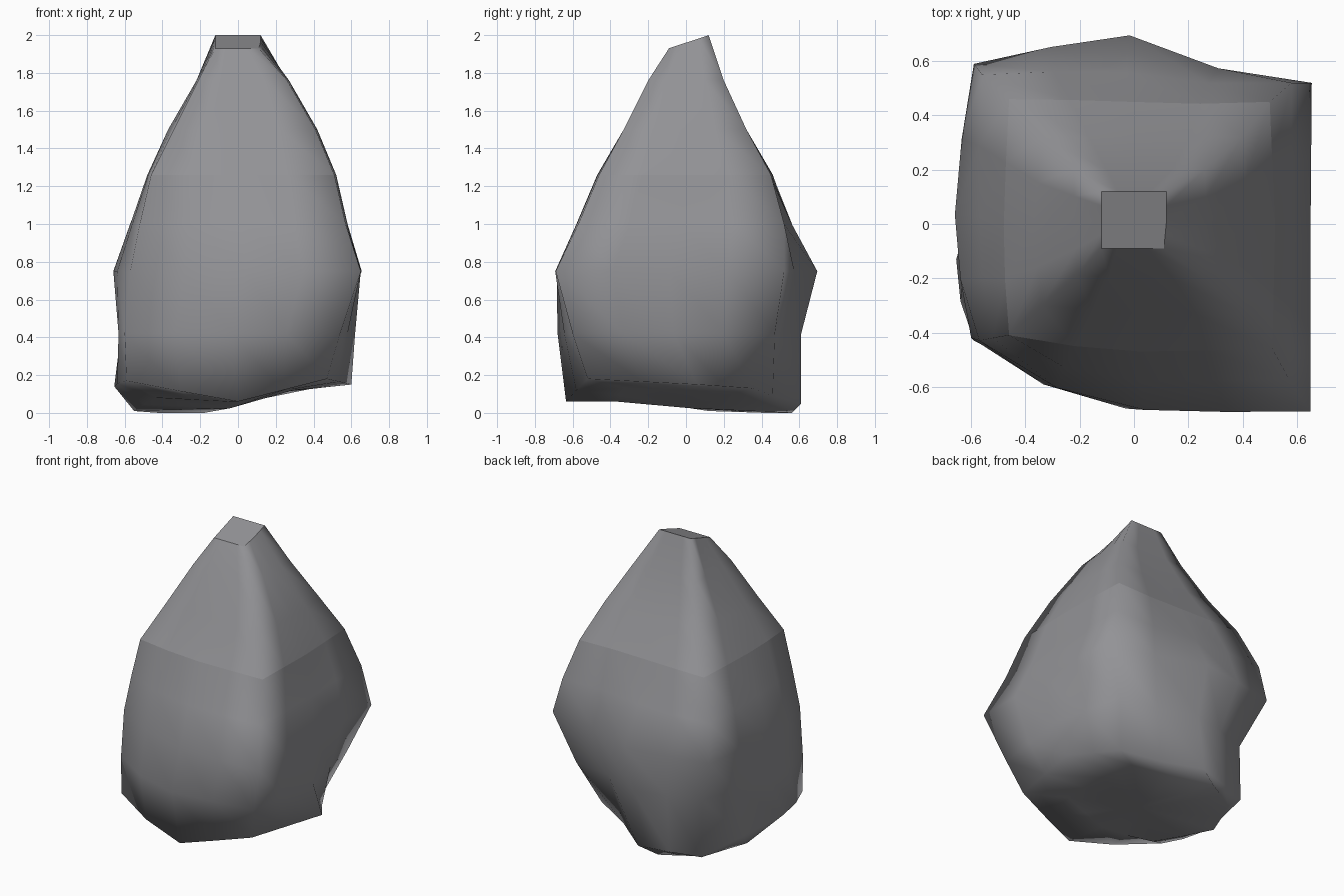
import bpy, bmesh
from mathutils import Vector

if "Cube" in bpy.data.objects:
    bpy.data.objects.remove(bpy.data.objects["Cube"])

# Squarish cross-sections, top to bottom:
# z, front-left xy, front y, front-right xy, right x, back-right xy, back y, back-left xy, left x
SECTIONS = [
    (1.97, -.12, -.09, -.09, .11, -.09, .12, .12, .12, .12, -.12, .12, -.12),
    (1.76, -.21, -.19, -.20, .26, -.20, .27, .26, .20, .20, -.22, .20, -.22),
    (1.50, -.34, -.30, -.33, .41, -.33, .42, .40, .32, .32, -.34, .32, -.37),
    (1.26, -.46, -.41, -.47, .51, -.46, .52, .50, .45, .45, -.46, .46, -.48),
    (1.00, -.52, -.42, -.58, .57, -.57, .58, .58, .52, .56, -.56, .55, -.57),
    (0.75, -.57, -.43, -.685, .65, -.69, .65, .655, .52, .695, -.59, .59, -.66),
    (0.42, -.60, -.42, -.68, .54, -.60, .62, .51, .47, .61, -.46, .48, -.62),
]
# Uneven foot and underside rings, same order around
FOOT = [(-.59, -.43, .17), (0, -.635, .06), (.47, -.52, .18), (.60, .06, .15),
        (.40, .35, .13), (-.06, .61, .05), (-.46, .49, .03), (-.655, -.13, .14)]
UNDER = [(-.43, -.33, .08), (-.05, -.37, .06), (.27, -.32, .13), (.29, .02, .12),
         (.25, .28, .11), (-.18, .56, 0), (-.42, .42, 0), (-.55, .12, .01)]
# Outward push of the extra point between neighbours, at the widest height
BULGE = [.05, .005, 0, 0, -.035, .01, .01, .025]
STRENGTH = [0, 0, 0, .2, .6, 1, .9, .7, .3]
CREASE = 3


def section(s):
    z, ax, ay, f, bx, by, r, cx, cy, b, dx, dy, l = s
    shift = .07 if z < 1.6 else 0
    return [(ax, ay, z), ((ax + bx) / 2, f, z), (bx, by, z), (r, (by + cy) / 2, z),
            (cx, cy, z), ((cx + dx) / 2 - shift * b, b, z), (dx, dy, z),
            (l, (ay + dy) / 2 + shift * l, z)]


def refine(points, strength):
    """Insert a bulged point between every pair of neighbours."""
    out = []
    for i, p in enumerate(points):
        a, b = Vector(p), Vector(points[(i + 1) % 8])
        d = (b - a).normalized()
        out += [a, (a + b) / 2 + Vector((d.y, -d.x, 0)) * BULGE[i] * strength]
    return out


rings = [section(s) for s in SECTIONS]
# Tip slopes down toward the front
rings[0] = [(x, y, 1.96 + y * .33) for x, y, z in rings[0]]
rings = [refine(r, s) for r, s in zip(rings + [FOOT, UNDER], STRENGTH)]

# Skin the rings into a closed boulder
bm = bmesh.new()
loops = [[bm.verts.new(p) for p in r] for r in rings]
n = len(loops[0])
for hi, lo in zip(loops, loops[1:]):
    for i in range(n):
        j = (i + 1) % n
        bm.faces.new((hi[i], lo[i], lo[j], hi[j]))
bm.faces.new(loops[0])
base = bm.verts.new((-.04, .02, .025))
for i in range(n):
    bm.faces.new((loops[-1][(i + 1) % n], loops[-1][i], base))
bmesh.ops.recalc_face_normals(bm, faces=bm.faces)

# Smooth shading with a crisp tip and one crisp shoulder line
for f in bm.faces:
    f.smooth = True
for k in (0, CREASE):
    for i in range(n):
        bm.edges.get((loops[k][i], loops[k][(i + 1) % n])).smooth = False

mesh = bpy.data.meshes.new("boulder")
bm.to_mesh(mesh)
bm.free()
boulder = bpy.data.objects.new("boulder", mesh)
bpy.context.collection.objects.link(boulder)

# Dark stone
stone = bpy.data.materials.new("stone")
stone.diffuse_color = (.29, .29, .305, 1)
stone.use_nodes = True
stone.node_tree.nodes["Principled BSDF"].inputs["Base Color"].default_value = stone.diffuse_color
mesh.materials.append(stone)
